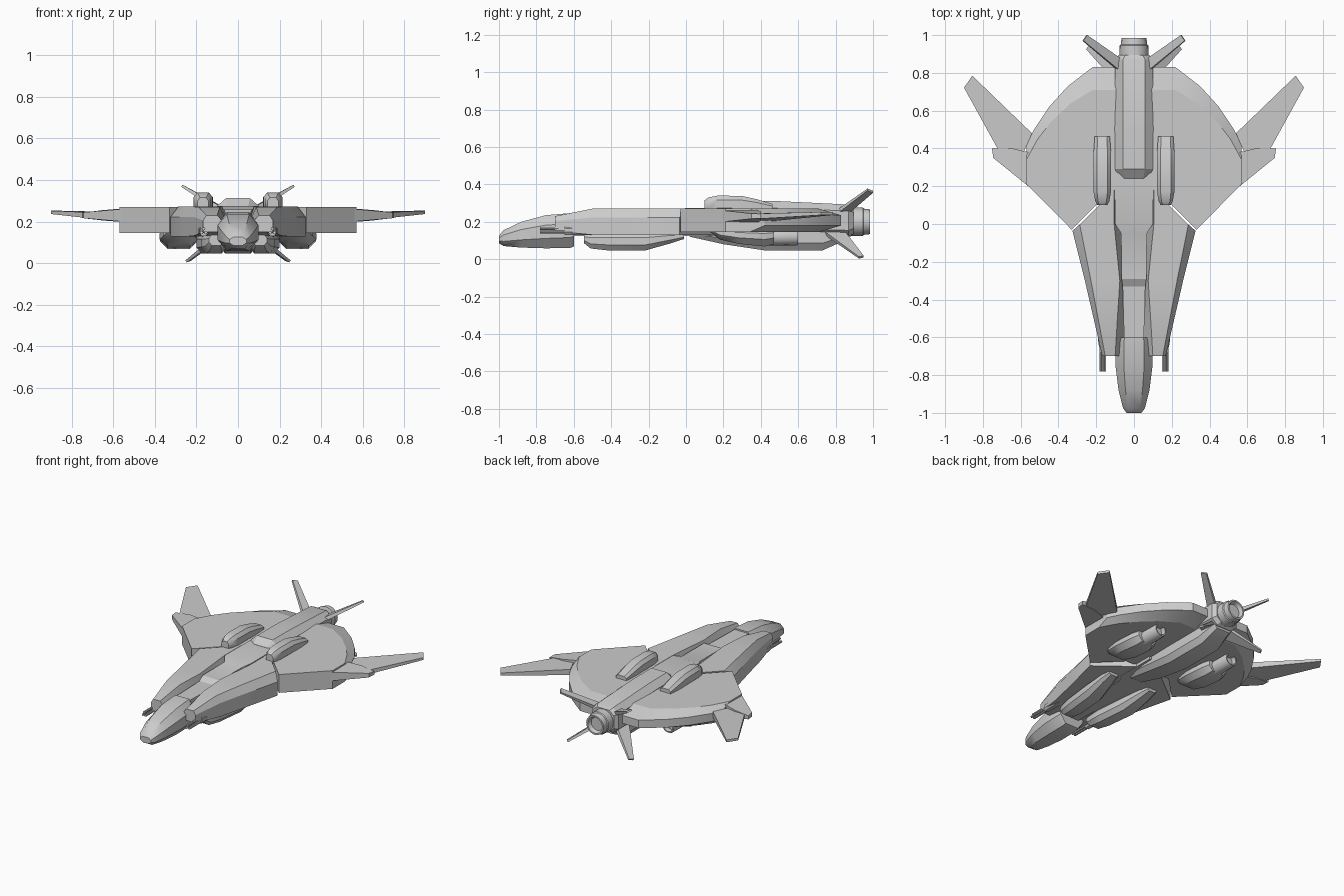
import bpy, bmesh, math
from mathutils import Vector


def loft(name, loops, mirror=False, angle=25):
    """Skin a list of equal-length point loops and cap both ends."""
    bm = bmesh.new()
    rings = [[bm.verts.new(p) for p in lp] for lp in loops]
    n = len(rings[0])
    for a, b in zip(rings, rings[1:]):
        for i in range(n):
            j = (i + 1) % n
            bm.faces.new((a[i], a[j], b[j], b[i]))
    bm.faces.new(rings[0])
    bm.faces.new(rings[-1])
    bmesh.ops.remove_doubles(bm, verts=bm.verts, dist=1e-5)
    bmesh.ops.recalc_face_normals(bm, faces=bm.faces)
    me = bpy.data.meshes.new(name)
    bm.to_mesh(me)
    bm.free()
    ob = bpy.data.objects.new(name, me)
    bpy.context.collection.objects.link(ob)
    if mirror:
        m = ob.modifiers.new("mirror", 'MIRROR')
        m.use_mirror_merge = False
    bpy.ops.object.select_all(action='DESELECT')
    ob.select_set(True)
    bpy.context.view_layer.objects.active = ob
    bpy.ops.object.shade_smooth_by_angle(angle=math.radians(angle))
    return ob


def octo(y, w, zb, zt, cx=0.0, kx=0.55, kz=0.3):
    """Chamfered box section across y."""
    h = zt - zb
    a, lo, hi = w * kx, zb + h * kz, zt - h * kz
    xz = [(a, zb), (w, lo), (w, hi), (a, zt), (-a, zt), (-w, hi), (-w, lo), (-a, zb)]
    return [(cx + x, y, z) for x, z in xz]


def ring(y, r, cx, cz, n=16):
    return [(cx + r * math.cos(2 * math.pi * i / n), y, cz + r * math.sin(2 * math.pi * i / n))
            for i in range(n)]


def plate(name, pts, normal):
    """Tapered plate: pts are (x, y, z, half thickness)."""
    nv = Vector(normal).normalized()
    loft(name, [[Vector(p[:3]) + nv * p[3] * s for p in pts] for s in (1, -1)], True)


# nose
loft("nose", [octo(*s) for s in [
    (-1.0, .04, .085, .125), (-.975, .058, .07, .155), (-.88, .082, .062, .2),
    (-.75, .098, .058, .235), (-.62, .096, .06, .246), (-.6, .09, .068, .246)]], angle=35)

# front hull ridges: inner top, outer top, outer shoulder, outer bottom, inner bottom
loft("hull_ridge", [
    [(.1, -.70, .23), (.152, -.70, .23), (.168, -.70, .205), (.168, -.70, .15), (.03, -.70, .15)],
    [(.088, -.5, .27), (.19, -.5, .27), (.214, -.5, .222), (.214, -.5, .13), (.035, -.5, .13)],
    [(.075, -.3, .272), (.228, -.3, .272), (.26, -.3, .222), (.26, -.3, .128), (.04, -.3, .128)],
    [(.105, 0, .272), (.287, -.005, .272), (.325, -.04, .222), (.325, -.04, .128), (.05, 0, .128)],
    [(.105, .18, .272), (.287, -.002, .272), (.325, -.035, .222), (.325, -.035, .128), (.05, .18, .128)],
], True)

# recessed deck between the ridges, stepping up twice
loft("centre_deck", [[(-w, y, .125), (w, y, .125), (w, y, z), (-w, y, z)] for y, w, z in [
    (-.62, .052, .236), (-.33, .06, .236), (-.29, .066, .258),
    (-.05, .068, .258), (0, .1, .274), (.27, .1, .274)]])

# rounded main wing with bevelled rear rim
outer = [(.17, .13), (.33, -.03), (.57, .21), (.57, .42), (.53, .5), (.45, .62), (.35, .73), (.22, .83)]
inner = outer[:3] + [(.57, .34), (.51, .45), (.44, .54), (.34, .635), (.22, .71)]


def full(half, z):
    return [(x, y, z) for x, y in half] + [(-x, y, z) for x, y in reversed(half)]


loft("main_wing", [full(inner, .27), full(outer[:3] + outer[3:], .235),
                   full(outer, .18), full(inner, .145)], angle=15)

# rear spine and keel
loft("rear_spine", [octo(y, w, zb, zt, 0, .58, .2) for y, w, zb, zt in [
    (.24, .085, .14, .275), (.29, .1, .13, .312), (.5, .102, .12, .31),
    (.87, .1, .12, .292), (.895, .08, .135, .28)]])
loft("keel", [octo(y, w, zb, .2, 0, .7, .25) for y, w, zb in [
    (.02, .06, .12), (.2, .085, .08), (.42, .09, .047), (.73, .09, .047), (.86, .07, .105)]])

# main exhaust
loft("main_exhaust", [ring(y, r, 0, .2) for y, r in [
    (.86, .078), (.945, .076), (.95, .07), (.985, .066), (.985, .055), (.96, .045)]])

# tail fins
plate("upper_tail_fin", [(.08, .88, .262, .012), (.25, 1.0, .36, .006),
                         (.27, .97, .372, .006), (.09, .82, .262, .012)], (-.5, 0, .87))
plate("lower_tail_fin", [(.07, .85, .14, .012), (.232, .95, .014, .006),
                         (.25, .925, .008, .006), (.08, .74, .14, .012)], (.6, 0, .8))

# dorsal pods
loft("dorsal_pod", [octo(y, w, .25, zt, .168, .6, .25) for y, w, zt in [
    (.1, .026, .315), (.12, .037, .33), (.17, .046, .34), (.3, .047, .338),
    (.38, .046, .32), (.462, .04, .295)]], True, 35)

# belly pods
loft("belly_pod", [octo(y, w, zb, zt, cx, .6, .3) for y, w, zb, zt, cx in [
    (-.545, .035, .085, .135, .105), (-.51, .05, .057, .14, .108), (-.42, .062, .047, .145, .115),
    (-.22, .066, .046, .145, .135), (-.08, .05, .085, .145, .15), (-.01, .035, .108, .14, .155)]],
    True, 35)

# underwing nacelles with nozzles
loft("wing_nacelle", [octo(y, w, zb, .175, .285, .6, .35) for y, w, zb in [
    (.13, .045, .145), (.18, .075, .105), (.28, .092, .082), (.42, .09, .068), (.47, .07, .08)]],
    True, 35)
loft("nacelle_nozzle", [ring(y, r, .285, .12) for y, r in [
    (.44, .048), (.59, .046), (.6, .042), (.6, .034), (.57, .03)]], True)

# winglets and outer blades
plate("winglet", [(.56, .2, .23, .03), (.745, .35, .23, .014), (.752, .4, .23, .012),
                  (.65, .402, .23, .025), (.56, .38, .23, .032)], (0, 0, 1))
plate("outer_blade", [(.54, .48, .225, .02), (.62, .3, .225, .018), (.72, .395, .23, .014),
                      (.9, .722, .244, .008), (.856, .785, .244, .008)], (0, 0, 1))

# guns under the hull shoulders
loft("gun_mount", [octo(y, w, .13, .178, .165) for y, w in [
    (-.65, .02), (-.62, .025), (-.48, .025)]], True)
for k, (x, z) in enumerate([(.155, .146), (.175, .146), (.165, .165)]):
    loft(f"gun_barrel_{k + 1}", [ring(y, .008, x, z, 8) for y in (-.78, -.62)], True)
